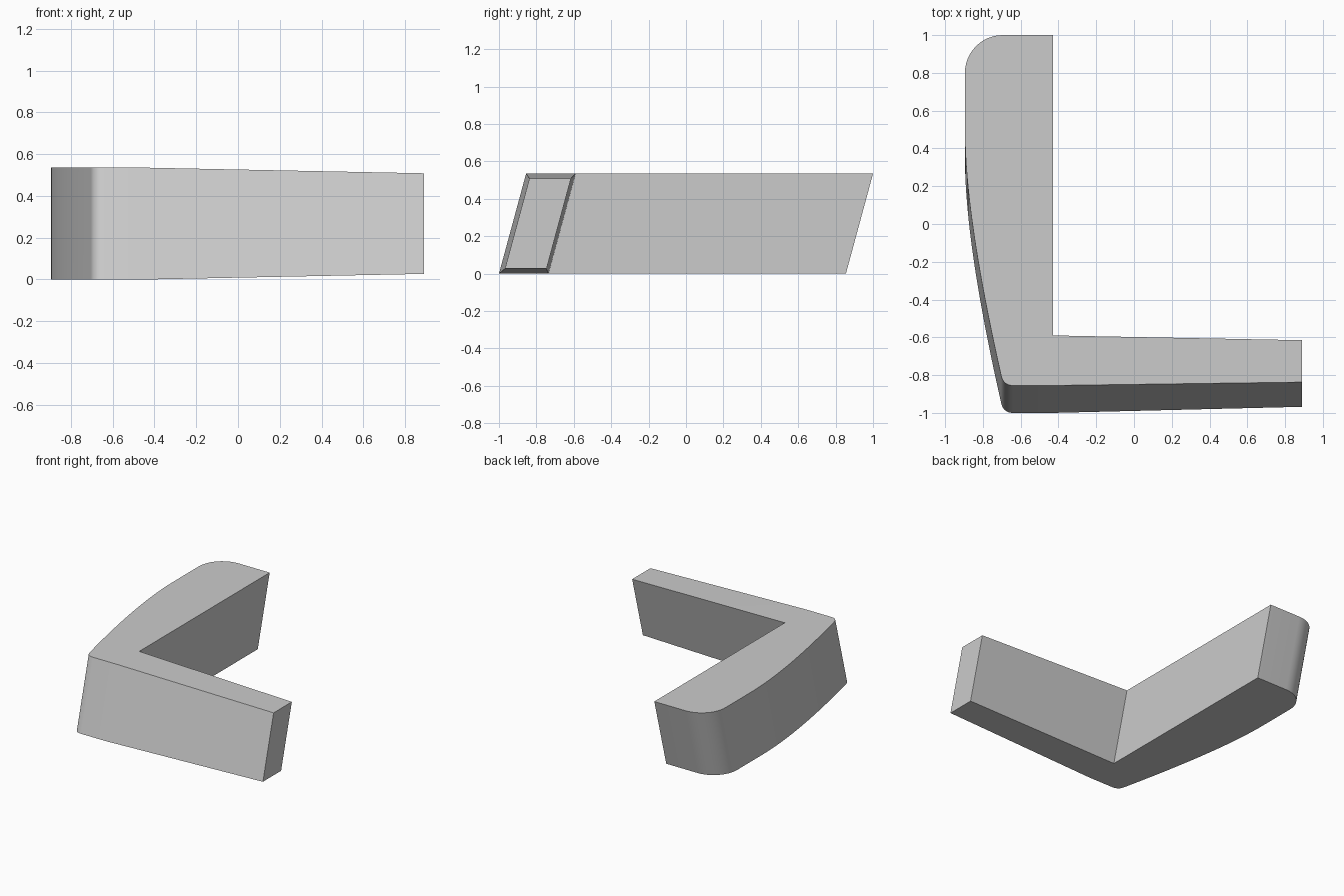
import bpy, bmesh
from math import sin, cos, pi
from mathutils import Vector

cube = bpy.data.objects.get("Cube")
if cube:
    bpy.data.objects.remove(cube, do_unlink=True)

HEIGHT, LEAN = 0.535, 0.145
INNER_X, TIP_X = -0.43, 0.89


def bend(a, b, c, steps):
    """Quadratic curve from a to c, pulled towards b."""
    a, b, c = Vector(a), Vector(b), Vector(c)
    return [a * (1 - t) ** 2 + b * 2 * t * (1 - t) + c * t * t
            for t in (i / steps for i in range(steps + 1))]


# Plan of the long arm at ground level
outline = [Vector((INNER_X, 0.855))]
for i in range(13):
    a = pi / 2 * (1 + i / 12)
    outline.append(Vector((-0.695 + 0.2 * cos(a), 0.655 + 0.2 * sin(a))))
outline += bend((-0.895, 0.35), (-0.895, -0.1), (-0.705, -0.94), 20)
outline += bend((-0.705, -0.94), (-0.695, -1), (-0.64, -1), 8)[1:]

bm = bmesh.new()
long_arm = [bm.verts.new((p.x, p.y, 0)) for p in outline]
front = bm.verts.new((INNER_X, -1, 0))
inner = bm.verts.new((INNER_X, -0.735, 0))
bm.faces.new(long_arm + [front, inner])

# Short arm, narrowing to its tip
tip = [bm.verts.new((TIP_X, y, 0)) for y in (-0.975, -0.753)]
bm.faces.new([front, *tip, inner])

# Raise the plan, taper the tip, and lean the body backwards
raised = bmesh.ops.extrude_face_region(bm, geom=bm.faces[:])["geom"]
for v in raised:
    if isinstance(v, bmesh.types.BMVert):
        v.co.z = HEIGHT
for v in bm.verts:
    if v.co.x > INNER_X + 0.01:
        v.co.z = HEIGHT / 2 + (v.co.z - HEIGHT / 2) * 0.9
    v.co.y += LEAN * v.co.z / HEIGHT
bmesh.ops.recalc_face_normals(bm, faces=bm.faces[:])

mesh = bpy.data.meshes.new("angled_bracket")
bm.to_mesh(mesh)
bm.free()
bracket = bpy.data.objects.new("angled_bracket", mesh)
bpy.context.collection.objects.link(bracket)

# Plain grey finish
grey = bpy.data.materials.new("light_grey")
grey.use_nodes = True
grey.diffuse_color = (0.6, 0.6, 0.6, 1)
grey.node_tree.nodes["Principled BSDF"].inputs["Base Color"].default_value = (0.6, 0.6, 0.6, 1)
mesh.materials.append(grey)

bpy.ops.object.select_all(action="DESELECT")
bracket.select_set(True)
bpy.context.view_layer.objects.active = bracket
bpy.ops.object.shade_smooth_by_angle(angle=pi / 6)
